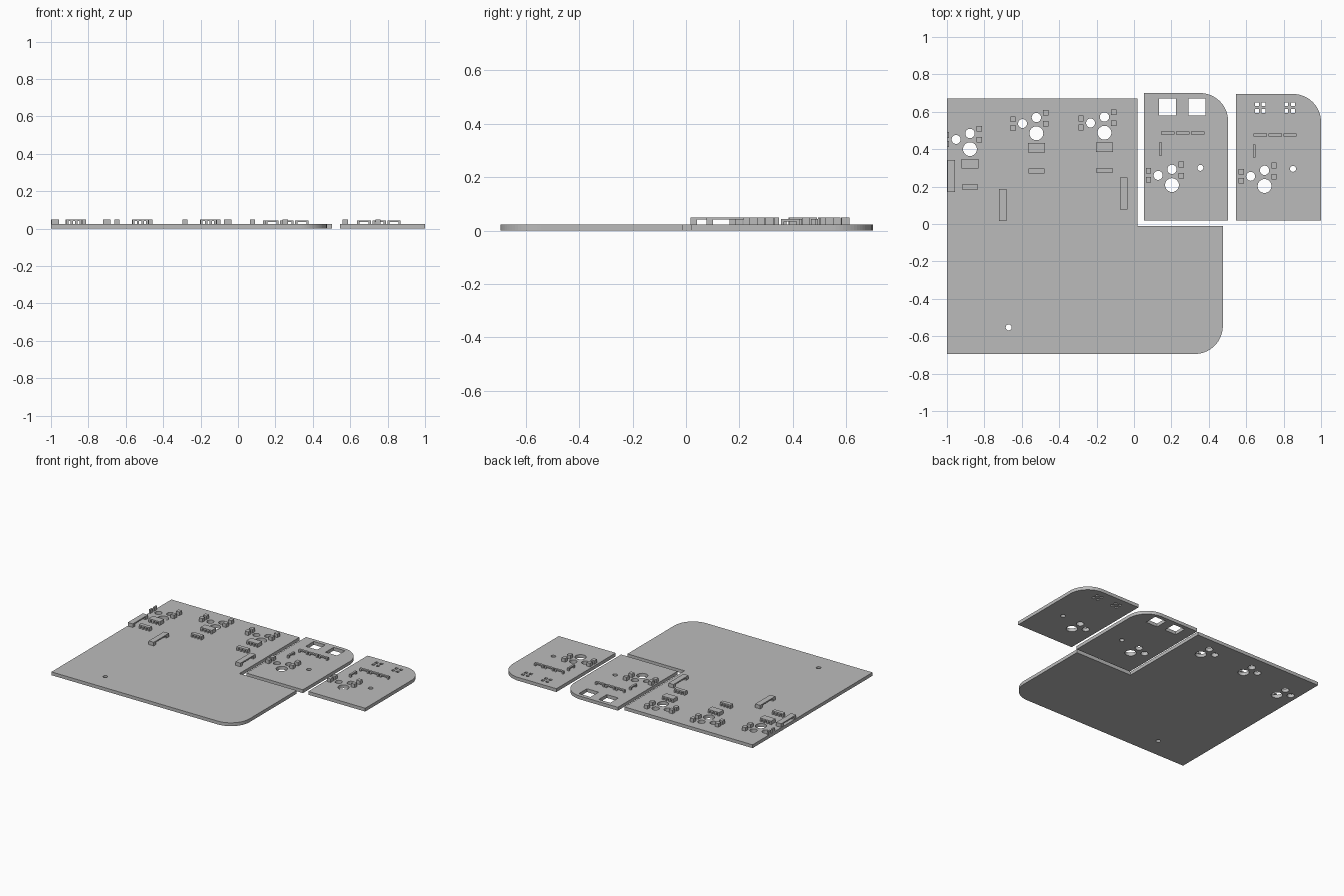
import bpy, bmesh, math
from mathutils import Matrix

cube = bpy.data.objects.get("Cube")
if cube:
    bpy.data.objects.remove(cube, do_unlink=True)

T = 0.024      # board thickness
TOP = 0.05     # height of tall parts
LOW = 0.044    # height of small bars

grey = bpy.data.materials.new("board_grey")
grey.use_nodes = True
colour = (0.5, 0.5, 0.5, 1)
grey.diffuse_color = colour
grey.node_tree.nodes["Principled BSDF"].inputs["Base Color"].default_value = colour


def make_object(name, bm):
    mesh = bpy.data.meshes.new(name)
    bmesh.ops.recalc_face_normals(bm, faces=bm.faces)
    bm.to_mesh(mesh)
    bm.free()
    mesh.materials.append(grey)
    obj = bpy.data.objects.new(name, mesh)
    bpy.context.collection.objects.link(obj)
    return obj


def add_box(bm, x0, x1, y0, y1, z0, z1):
    x0 = max(x0, -1)
    m = Matrix.Translation(((x0 + x1) / 2, (y0 + y1) / 2, (z0 + z1) / 2))
    m = m @ Matrix.Diagonal((x1 - x0, y1 - y0, z1 - z0, 1))
    bmesh.ops.create_cube(bm, size=1, matrix=m)


def prism(name, points, z0, z1):
    bm = bmesh.new()
    face = bm.faces.new([bm.verts.new((x, y, z0)) for x, y in points])
    geom = bmesh.ops.extrude_face_region(bm, geom=[face])["geom"]
    verts = [g for g in geom if isinstance(g, bmesh.types.BMVert)]
    bmesh.ops.translate(bm, verts=verts, vec=(0, 0, z1 - z0))
    return make_object(name, bm)


def arc(cx, cy, r, start, end, n=16):
    angles = [math.radians(start + (end - start) * i / n) for i in range(n + 1)]
    return [(cx + r * math.cos(a), cy + r * math.sin(a)) for a in angles]


def cut(board, rounds, squares=()):
    """Cut round (x, y, radius) and square (x, y, half size) holes."""
    bm = bmesh.new()
    for x, y, r in rounds:
        bmesh.ops.create_cone(bm, cap_ends=True, segments=32, radius1=r, radius2=r,
                              depth=0.2, matrix=Matrix.Translation((x, y, 0)))
    for x, y, h in squares:
        add_box(bm, x - h, x + h, y - h, y + h, -0.1, 0.1)
    cutter = make_object("hole_cutter", bm)
    cutter.hide_render = True
    mod = board.modifiers.new("holes", "BOOLEAN")
    mod.operation, mod.solver, mod.object = "DIFFERENCE", "EXACT", cutter
    bpy.context.view_layer.update()
    result = board.evaluated_get(bpy.context.evaluated_depsgraph_get())
    mesh = bpy.data.meshes.new_from_object(result)
    board.modifiers.clear()
    board.data = mesh
    bpy.data.objects.remove(cutter, do_unlink=True)


def switch_holes(x, y):
    return [(x, y, 0.037), (x, y + 0.084, 0.025), (x - 0.074, y + 0.052, 0.024)]


def switch_posts(name, x, y):
    bm = bmesh.new()
    for dx, dy in ((-0.125, 0.076), (-0.125, 0.028), (0.05, 0.11), (0.05, 0.05)):
        px, py = x + dx, y + dy
        add_box(bm, px - 0.014, px + 0.014, py - 0.015, py + 0.015, T - 0.002, TOP)
    make_object(name, bm)


def bridge(name, x, y, sx, sy, top, legs=2, leg=0.012):
    """A bar standing on evenly spaced legs along its longer side."""
    bm = bmesh.new()
    add_box(bm, x - sx / 2, x + sx / 2, y - sy / 2, y + sy / 2, top - 0.009, top)
    for i in range(legs):
        t = i / (legs - 1) - 0.5
        if sx > sy:
            c = x + t * (sx - leg)
            add_box(bm, c - leg / 2, c + leg / 2, y - sy / 2, y + sy / 2, T - 0.002, top - 0.009)
        else:
            c = y + t * (sy - leg)
            add_box(bm, x - sx / 2, x + sx / 2, c - leg / 2, c + leg / 2, T - 0.002, top - 0.009)
    make_object(name, bm)


# Large L-shaped base with three switch positions
switches = [(-0.877, 0.40), (-0.522, 0.485), (-0.158, 0.488)]
outline = [(-1, 0.67), (-1, -0.695)] + arc(0.325, -0.545, 0.15, -90, 0)
outline += [(0.475, -0.012), (0.02, -0.012), (0.02, 0.67)]
base = prism("main_board", outline, 0, T)
cut(base, [h for s in switches for h in switch_holes(*s)] + [(-0.67, -0.553, 0.016)])

# Sockets, posts and long bars on the main board
for i, (x, y) in enumerate(switches):
    switch_posts(f"main_posts_{i + 1}", x, y)
    bridge(f"wide_socket_{i + 1}", x, y - 0.077, 0.09, 0.05, TOP, 4)
    bridge(f"narrow_socket_{i + 1}", x, y - 0.202, 0.085, 0.028, TOP, 4)
for i, (x, y) in enumerate([(-0.978, 0.257), (-0.703, 0.102), (-0.054, 0.163)]):
    bridge(f"long_bar_{i + 1}", x, y, 0.04, 0.172, TOP, 2, 0.025)


def side_board(name, x0, x1, y1, switch, small_hole, squares, bar_x, bar_y, post):
    outline = [(x0, y1), (x0, 0.02), (x1, 0.02)] + arc(x1 - 0.15, y1 - 0.15, 0.15, 0, 90)
    board = prism(name, outline, 0, T)
    cut(board, switch_holes(*switch) + [(*small_hole, 0.016)], squares)
    switch_posts(name + "_posts", *switch)
    for i in range(3):
        bridge(f"{name}_bar_{i + 1}", bar_x + i * 0.08, bar_y, 0.072, 0.016, LOW)
    bridge(name + "_upright_bar", *post, 0.014, 0.07, LOW)


# Middle board with two square windows
side_board("middle_board", 0.053, 0.503, 0.70, (0.203, 0.208), (0.355, 0.30),
           [(0.179, 0.626, 0.046), (0.337, 0.626, 0.046)], 0.181, 0.487, (0.142, 0.40))

# End board with two clusters of four pin holes
pins = [(cx + dx, 0.622 + dy, 0.01) for cx in (0.675, 0.832)
        for dx in (-0.018, 0.018) for dy in (-0.018, 0.018)]
side_board("end_board", 0.546, 1.0, 0.695, (0.698, 0.203), (0.85, 0.295),
           pins, 0.674, 0.477, (0.643, 0.39))
